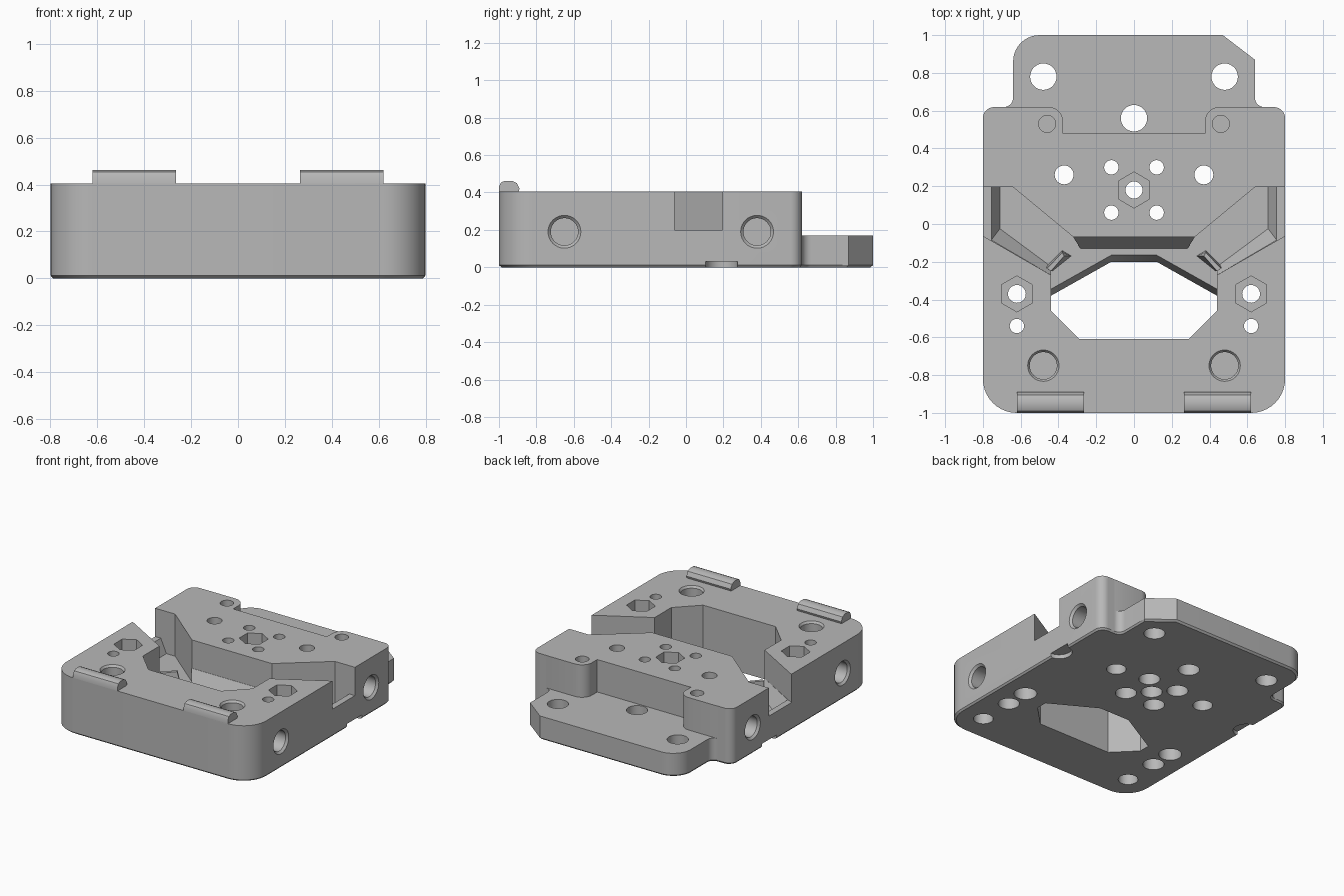
import bpy, bmesh, math
from mathutils import Vector

cube = bpy.data.objects.get("Cube")
if cube:
    bpy.data.objects.remove(cube, do_unlink=True)

grey = bpy.data.materials.new("plain grey")
grey.use_nodes = True
grey.diffuse_color = (0.48, 0.48, 0.48, 1)
grey.node_tree.nodes["Principled BSDF"].inputs["Base Color"].default_value = grey.diffuse_color

TOP, STEP, LEDGE, FLOOR = 0.405, 0.17, 0.2, 0.1


def upright(u, v, w):
    return (u, v, w)


def sideways(u, v, w):
    return (w, u, v)


def loft(name, layers, place=upright):
    """Solid through stacked outlines, each given as (points, level)."""
    bm = bmesh.new()
    rings = [[bm.verts.new(place(p[0], p[1], w)) for p in pts] for pts, w in layers]
    n = len(rings[0])
    for low, high in zip(rings, rings[1:]):
        for i in range(n):
            j = (i + 1) % n
            bm.faces.new((low[i], low[j], high[j], high[i]))
    bm.faces.new(rings[0][::-1])
    bm.faces.new(rings[-1])
    bmesh.ops.recalc_face_normals(bm, faces=bm.faces)
    mesh = bpy.data.meshes.new(name)
    bm.to_mesh(mesh)
    bm.free()
    ob = bpy.data.objects.new(name, mesh)
    bpy.context.scene.collection.objects.link(ob)
    return ob


def rounded(corners, steps=10):
    """Outline with arcs; each corner is (x, y, radius)."""
    out = []
    for i, (x, y, r) in enumerate(corners):
        p = Vector((x, y))
        if not r:
            out.append(p)
            continue
        a = (Vector(corners[i - 1][:2]) - p).normalized()
        b = (Vector(corners[(i + 1) % len(corners)][:2]) - p).normalized()
        half = a.angle(b) / 2
        c = p + (a + b).normalized() * r / math.sin(half)
        s, e = p + a * r / math.tan(half) - c, p + b * r / math.tan(half) - c
        t0 = math.atan2(s.y, s.x)
        sweep = (math.atan2(e.y, e.x) - t0 + math.pi) % math.tau - math.pi
        for k in range(steps + 1):
            t = t0 + sweep * k / steps
            out.append(c + Vector((math.cos(t), math.sin(t))) * r)
    return out


def circle(x, y, r, n=32):
    return [(x + r * math.sin(math.tau * k / n), y + r * math.cos(math.tau * k / n))
            for k in range(n)]


def mirrored(half):
    """Close a right-hand half outline with its mirror image."""
    return half + [(-x, y) for x, y in reversed(half)]


cutters = []


def cut(layers, place=upright):
    ob = loft("cutter", layers, place)
    ob.hide_render = True
    cutters.append(ob)


def hole(x, y, r, low=-0.1, high=0.6, n=32):
    cut([(circle(x, y, r, n), low), (circle(x, y, r, n), high)])


# Plate with rounded corners, a clipped rear tongue and a chamfered underside
outline = rounded([(-0.8, -1, 0.18), (0.8, -1, 0.18), (0.8, 0.619, 0.06),
                   (0.64, 0.619, 0.05), (0.64, 0.87, 0), (0.47, 1, 0),
                   (-0.64, 1, 0.14), (-0.64, 0.619, 0.05), (-0.8, 0.619, 0.06)])
body = loft("body_plate", [([p * 0.987 for p in outline], 0), (outline, 0.012), (outline, TOP)])

# Rear step down to the tongue
step = rounded([(-0.375, 0.48, 0), (0.375, 0.48, 0), (0.375, 0.62, 0.08), (0.9, 0.62, 0),
                (0.9, 1.1, 0), (-0.9, 1.1, 0), (-0.9, 0.62, 0), (-0.375, 0.62, 0.08)])
cut([(step, STEP), (step, 0.6)])

# Upper channel reaching both sides
front = [(0.44, -0.46), (0.29, -0.61)]
channel = mirrored([(0.32, -0.07), (0.64, 0.195), (0.9, 0.195), (0.9, -0.005),
                    (0.44, -0.27)] + front)
cut([(channel, LEDGE), (channel, 0.6)])

# Deeper pocket with sloping ends
rim = mirrored([(0.32, -0.07), (0.64, 0.195), (0.755, 0.195), (0.755, -0.085),
                (0.44, -0.27)] + front)
base = mirrored([(0.32, -0.07), (0.64, 0.195), (0.71, 0.195), (0.71, -0.025),
                 (0.44, -0.225)] + front)
cut([(base, FLOOR), (rim, LEDGE), (rim, LEDGE + 0.02)])

# Through window with a bevelled rear rim
window = mirrored([(0.12, -0.2), (0.44, -0.38)] + front)
wide = mirrored([(0.12, -0.165), (0.44, -0.345)] + front)
cut([(window, -0.02), (window, 0), (wide, FLOOR), (wide, FLOOR + 0.02)])

# Centre holes
hole(0, 0.56, 0.07)
hole(0, 0.18, 0.045)
hole(0, 0.18, 0.095, TOP - 0.13, 0.6, 6)
hole(0, 0.18, 0.07, -0.1, 0.13)

for s in (-1, 1):
    # Screw holes, hex pockets and counterbores
    hole(s * 0.48, 0.78, 0.07)
    hole(s * 0.46, 0.53, 0.045, TOP - 0.1)
    hole(s * 0.37, 0.26, 0.05)
    hole(s * 0.37, 0.26, 0.065, -0.1, 0.1)
    for y in (0.06, 0.3):
        hole(s * 0.12, y, 0.038)
        hole(s * 0.12, y, 0.07, -0.1, 0.13)
    hole(s * 0.62, -0.37, 0.047)
    hole(s * 0.62, -0.37, 0.095, TOP - 0.13, 0.6, 6)
    hole(s * 0.62, -0.37, 0.075, -0.1, 0.12)
    hole(s * 0.62, -0.54, 0.038)
    hole(s * 0.62, -0.54, 0.07, -0.1, 0.1)
    hole(s * 0.62, -0.8, 0.065, -0.1, 0.1)
    hole(s * 0.8, 0.19, 0.085, -0.1, 0.03)
    # Chamfered blind holes in the top
    cut([(circle(s * 0.48, -0.75, r), z) for r, z in
         ((0.072, TOP - 0.16), (0.072, TOP - 0.015), (0.083, TOP), (0.083, 0.6))])
    # Chamfered blind holes in the sides
    for y in (-0.65, 0.38):
        cut([(circle(y, 0.19, r), s * x) for r, x in
             ((0.073, 0.62), (0.073, 0.785), (0.088, 0.8), (0.088, 0.9))], sideways)

for c in cutters:
    mod = body.modifiers.new("cut", 'BOOLEAN')
    mod.operation = 'DIFFERENCE'
    mod.solver = 'EXACT'
    mod.object = c
bpy.context.view_layer.update()
finished = bpy.data.meshes.new_from_object(body.evaluated_get(bpy.context.evaluated_depsgraph_get()))
body.modifiers.clear()
body.data = finished
for c in cutters:
    bpy.data.objects.remove(c, do_unlink=True)
parts = [body]

# Sloping ramp at the rear of the pocket
parts.append(loft("rear_ramp", [
    ([(-0.32, -0.06), (0.32, -0.06), (0.28, -0.135), (-0.28, -0.135)], FLOOR - 0.01),
    ([(-0.32, -0.06), (0.32, -0.06), (0.32, -0.072), (-0.32, -0.072)], LEDGE)]))

# Rounded clips on the front edge and small fins in the pocket
clip = [(-1, 0.39), (-1, 0.43), (-0.99, 0.453), (-0.97, 0.462), (-0.93, 0.462),
        (-0.905, 0.45), (-0.89, 0.42), (-0.9, 0.39)]
for s, side in ((-1, "right"), (1, "left")):
    parts.append(loft(side + "_clip", [(clip, s * 0.265), (clip, s * 0.62)], sideways))
    fin = [(0.33, -0.17), (0.38, -0.14), (0.47, -0.23), (0.43, -0.25)]
    crest = [(0.37, -0.17), (0.38, -0.15), (0.46, -0.235), (0.44, -0.25)]
    parts.append(loft(side + "_fin", [([(s * x, y) for x, y in fin], FLOOR - 0.01),
                                      ([(s * x, y) for x, y in crest], LEDGE)]))

bpy.ops.object.select_all(action='DESELECT')
for ob in parts:
    ob.data.materials.clear()
    ob.data.materials.append(grey)
    ob.select_set(True)
bpy.context.view_layer.objects.active = body
bpy.ops.object.shade_smooth_by_angle(angle=math.radians(30))
